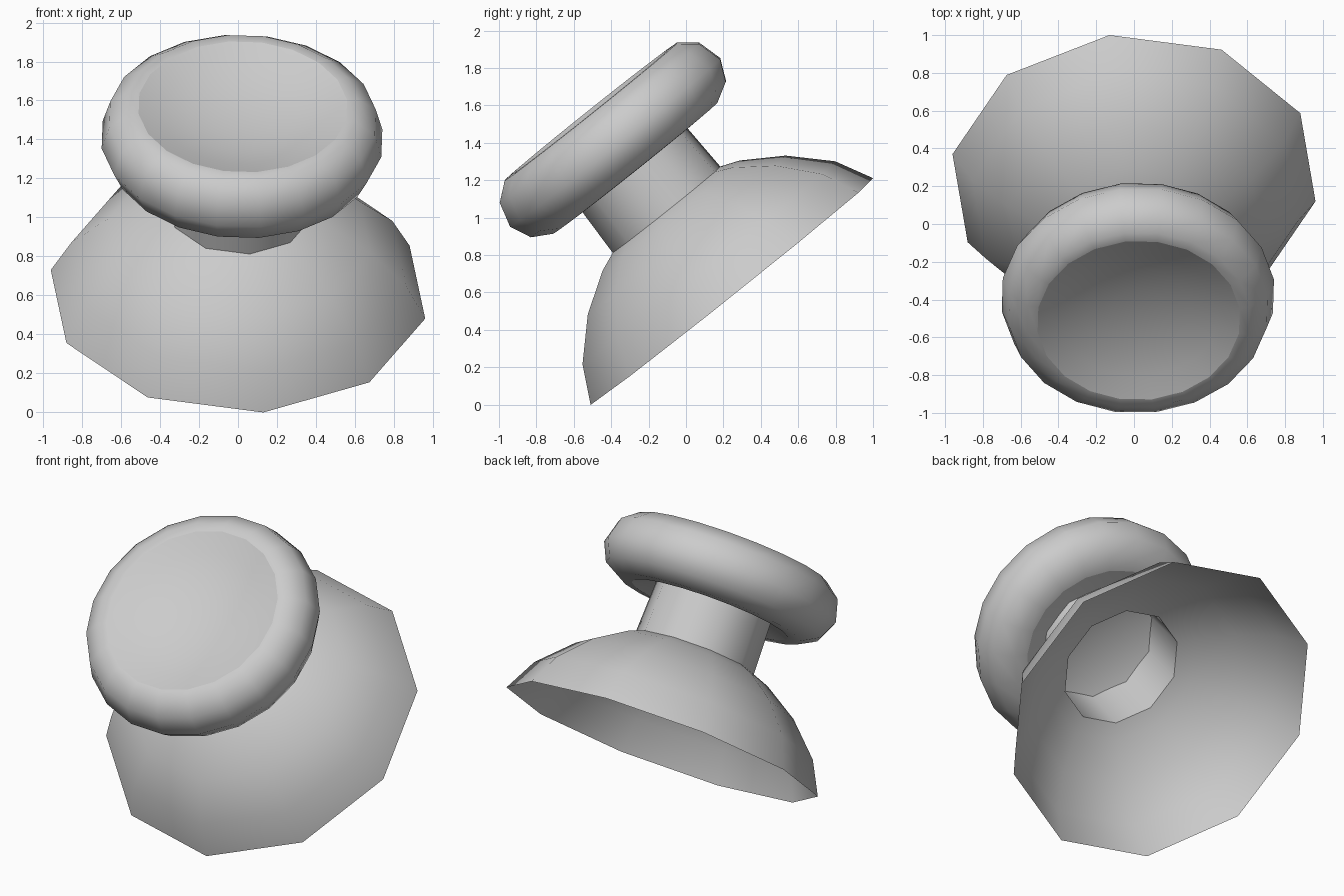
import bpy, bmesh
from math import radians, cos, sin, pi
from mathutils import Matrix

if "Cube" in bpy.data.objects:
    bpy.data.objects.remove(bpy.data.objects["Cube"])

# Shared tilted frame: origin at the centre of the open rim, axis along local z
FRAME = (Matrix.Translation((0, 0.245, 0.605))
         @ Matrix.Rotation(radians(38.6), 4, 'X')
         @ Matrix.Rotation(radians(1.16), 4, 'Y'))
PHASE = radians(97.65)


def lathe(name, profile, sides, offset=0.0):
    """Revolve (radius, height) points about the axis; radius 0 closes to a point."""
    bm = bmesh.new()
    rings = []
    for r, h in profile:
        if r == 0:
            rings.append([bm.verts.new((0, offset, h))] * sides)
        else:
            rings.append([bm.verts.new((r * cos(PHASE + 2 * pi * i / sides),
                                        r * sin(PHASE + 2 * pi * i / sides) + offset, h))
                          for i in range(sides)])
    for a, b in zip(rings, rings[1:]):
        for i in range(sides):
            j = (i + 1) % sides
            corners = list(dict.fromkeys((a[i], a[j], b[j], b[i])))
            bm.faces.new(corners).smooth = True
    mesh = bpy.data.meshes.new(name)
    bm.to_mesh(mesh)
    bm.free()
    obj = bpy.data.objects.new(name, mesh)
    obj.matrix_world = FRAME
    bpy.context.collection.objects.link(obj)
    return obj


# Open ten-sided bowl with a hole at its top
lathe("bowl", [(0.977, 0), (0.874, 0.197), (0.684, 0.387), (0.474, 0.52), (0.372, 0.56)], 10)

# Hollow neck
lathe("neck", [(0.372, 0.56), (0.36, 0.91)], 10)

# Rounded cap ring and its two shallow dished faces
ring = [(0.49, 0.835), (0.567, 0.838), (0.675, 0.899), (0.727, 1.012),
        (0.69, 1.147), (0.595, 1.222), (0.54, 1.224)]
lathe("cap_ring", ring, 20, 0.01)
lathe("cap_underside", [(0, 0.95), (0.2, 0.935), (0.36, 0.892), (0.49, 0.835)], 20, 0.01)
lathe("cap_top_dish", [(0.54, 1.224), (0.42, 1.18), (0.28, 1.145), (0.14, 1.126), (0, 1.12)], 20, 0.01)
